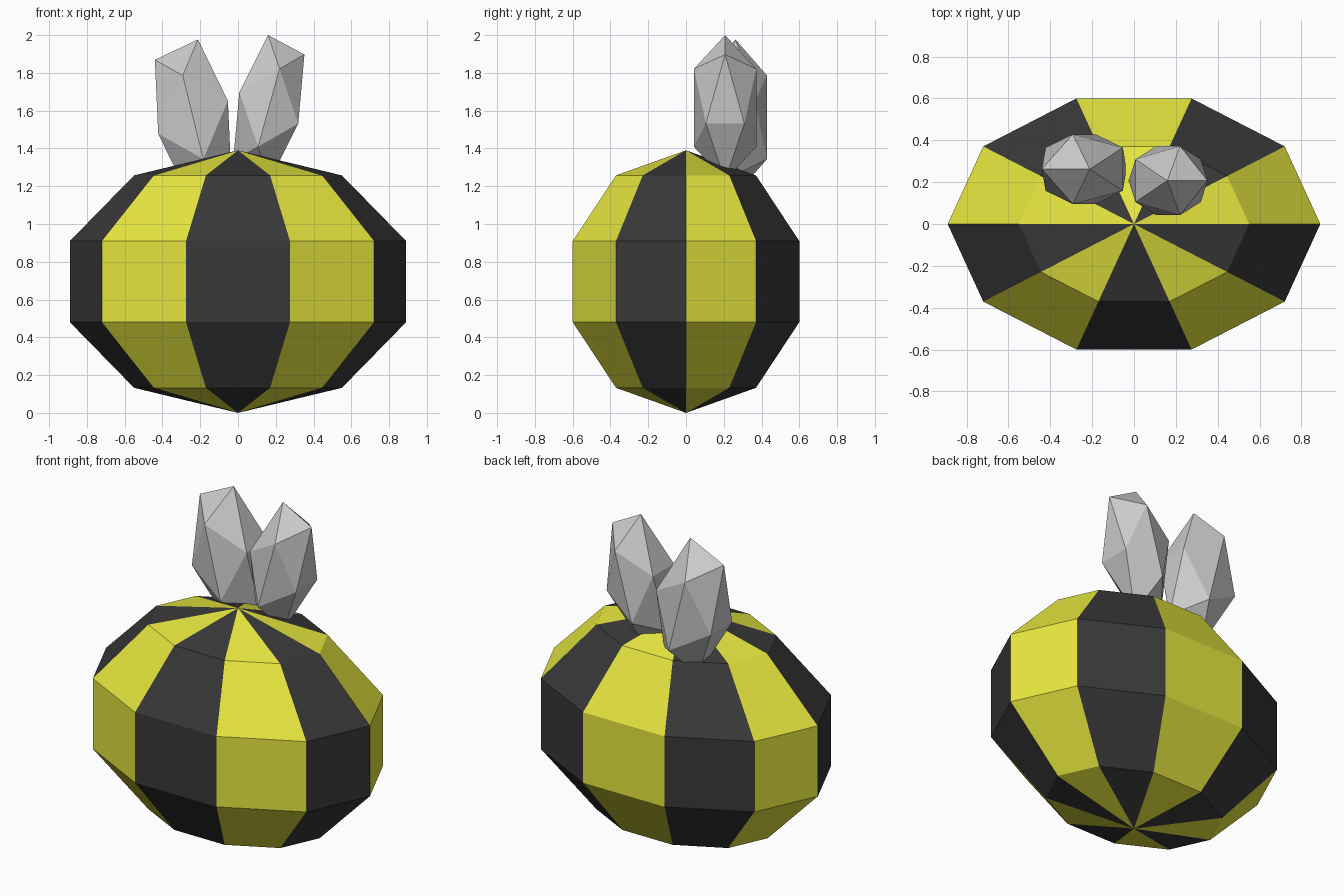
import bpy, bmesh
from math import sin, cos, pi
from mathutils import Matrix

if "Cube" in bpy.data.objects:
    bpy.data.objects.remove(bpy.data.objects["Cube"])


def finish(bm, name, mats=()):
    bmesh.ops.recalc_face_normals(bm, faces=bm.faces[:])
    mesh = bpy.data.meshes.new(name)
    bm.to_mesh(mesh)
    bm.free()
    for m in mats:
        mesh.materials.append(m)
    ob = bpy.data.objects.new(name, mesh)
    bpy.context.collection.objects.link(ob)
    return ob


def colour(name, rgb):
    m = bpy.data.materials.new(name)
    m.diffuse_color = (*rgb, 1)
    m.use_nodes = True
    m.node_tree.nodes["Principled BSDF"].inputs["Base Color"].default_value = m.diffuse_color
    return m


yellow = colour("yellow", (0.8, 0.8, 0.05))
black = colour("black", (0.04, 0.04, 0.04))

# Striped body: squashed 10-sided sphere with 5 bands, alternate columns coloured
SEG, BANDS = 10, 5
RX, RY, RZ = 0.936, 0.663, 0.695
bm = bmesh.new()
top = bm.verts.new((0, 0, 2 * RZ))
bottom = bm.verts.new((0, 0, 0))
rings = []
for j in range(1, BANDS):
    p = pi * j / BANDS
    rings.append([bm.verts.new((RX * sin(p) * cos(2 * pi * i / SEG),
                                RY * sin(p) * sin(2 * pi * i / SEG),
                                RZ + RZ * cos(p))) for i in range(SEG)])
for i in range(SEG):
    k = (i + 1) % SEG
    column = [bm.faces.new((top, rings[0][i], rings[0][k])),
              bm.faces.new((bottom, rings[-1][k], rings[-1][i]))]
    for a, b in zip(rings, rings[1:]):
        column.append(bm.faces.new((a[i], b[i], b[k], a[k])))
    for f in column:
        f.material_index = i % 2
finish(bm, "body", (yellow, black))


# Wings: stretched, skewed 20-faced spheres given by centre and three axes
def wing(name, centre, u, v, w):
    bm = bmesh.new()
    bmesh.ops.create_icosphere(bm, subdivisions=1, radius=1)
    m = Matrix((u, v, w)).transposed().to_4x4()
    bm.transform(Matrix.Translation(centre) @ m)
    finish(bm, name)


wing("right_wing", (0.163, 0.207, 1.615), (0.213, 0, 0.123), (0, 0.194, 0), (-0.004, 0, 0.385))
wing("left_wing", (-0.238, 0.262, 1.565), (-0.239, 0, 0.134), (0, -0.196, 0), (0.026, 0, 0.412))
